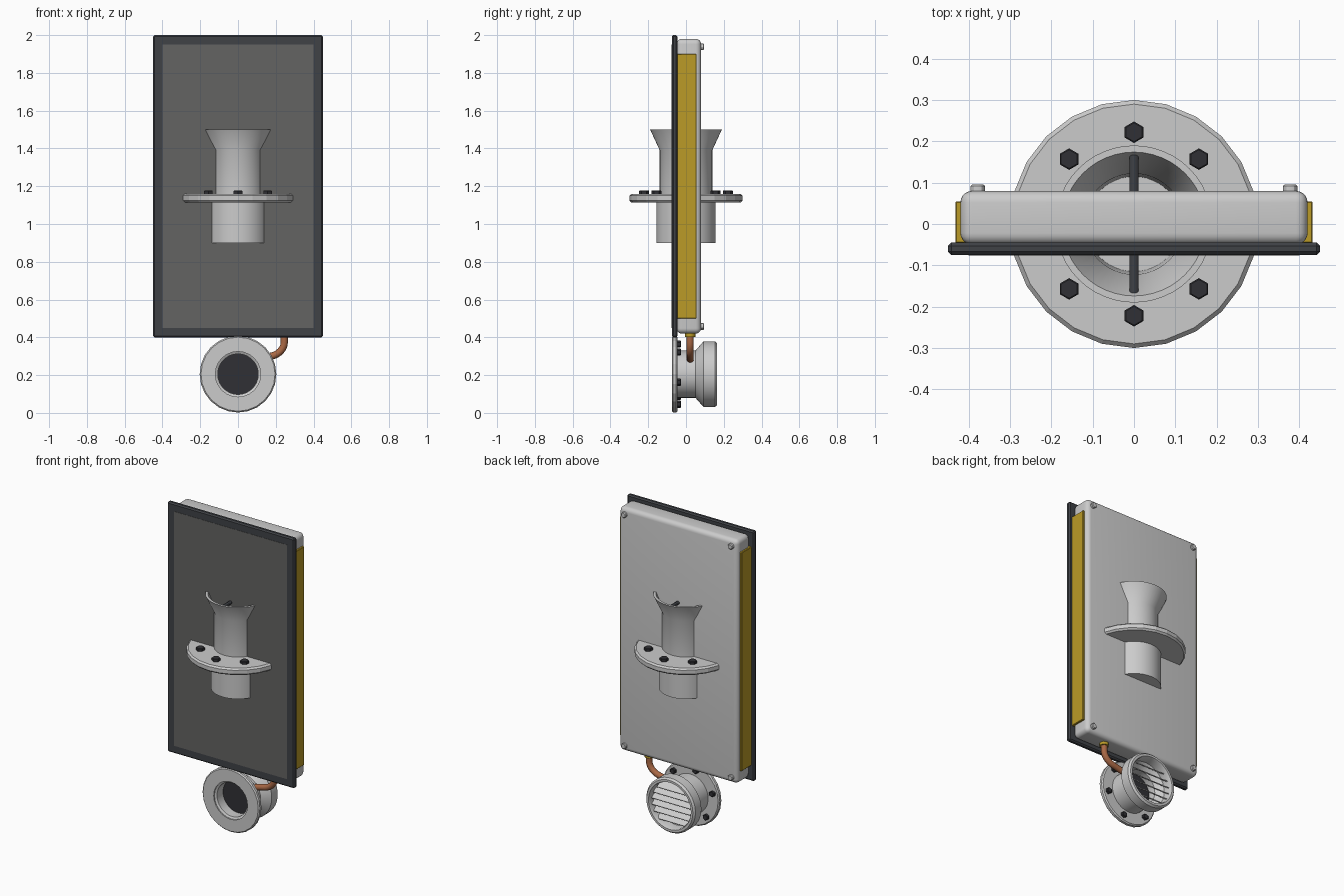
import bpy, bmesh
from math import sin, cos, pi, radians, sqrt
from mathutils import Vector, Matrix

if "Cube" in bpy.data.objects:
    bpy.data.objects.remove(bpy.data.objects["Cube"])


def material(name, rgb):
    m = bpy.data.materials.new(name)
    m.diffuse_color = (*rgb, 1)
    m.use_nodes = True
    m.node_tree.nodes["Principled BSDF"].inputs["Base Color"].default_value = m.diffuse_color
    return m


DARK = material("dark_metal", (0.05, 0.054, 0.062))
SCREEN = material("dark_panel", (0.125, 0.125, 0.122))
GOLD = material("yellow_strip", (0.5, 0.33, 0.02))
COPPER = material("copper", (0.40, 0.14, 0.06))
BLACK = material("bolt_black", (0.03, 0.03, 0.035))
Y_AXIS = Matrix.Rotation(-pi / 2, 4, 'X')      # turns local z into world y


def finish(name, bm, mat=None, matrix=Matrix()):
    bm.transform(matrix)
    bmesh.ops.recalc_face_normals(bm, faces=bm.faces)
    me = bpy.data.meshes.new(name)
    bm.to_mesh(me)
    bm.free()
    if mat:
        me.materials.append(mat)
    ob = bpy.data.objects.new(name, me)
    bpy.context.collection.objects.link(ob)
    return ob


def box(name, lo, hi, mat=None, bevel=0, seg=1, matrix=Matrix()):
    lo, hi = Vector(lo), Vector(hi)
    bm = bmesh.new()
    bmesh.ops.create_cube(bm, size=1)
    for v in bm.verts:
        v.co = (lo + hi) / 2 + v.co * (hi - lo)
    if bevel:
        bmesh.ops.bevel(bm, geom=bm.edges[:], offset=bevel, segments=seg,
                        profile=0.5, affect='EDGES')
    return finish(name, bm, mat, matrix)


def lathe(name, profile, sides, mat=None, matrix=Matrix()):
    """Revolve a closed (radius, height) loop around local z."""
    bm = bmesh.new()
    rings = [[bm.verts.new((r * cos(2 * pi * i / sides), r * sin(2 * pi * i / sides), h))
              for r, h in profile] for i in range(sides)]
    n = len(profile)
    for i in range(sides):
        a, b = rings[i], rings[(i + 1) % sides]
        for k in range(n):
            bm.faces.new((a[k], b[k], b[(k + 1) % n], a[(k + 1) % n]))
    bmesh.ops.remove_doubles(bm, verts=bm.verts, dist=1e-6)
    return finish(name, bm, mat, matrix)


def cyl(name, r, depth, sides, mat=None, matrix=Matrix(), bevel=0):
    bm = bmesh.new()
    bmesh.ops.create_cone(bm, cap_ends=True, segments=sides, radius1=r, radius2=r, depth=depth)
    if bevel:
        top = [e for e in bm.edges if all(v.co.z > 0 for v in e.verts)]
        bmesh.ops.bevel(bm, geom=top, offset=bevel, segments=1, affect='EDGES')
    return finish(name, bm, mat, matrix)


def flange(name, ri, ro, h0, h1, c, matrix):
    lathe(name, [(ri, h0), (ro - c, h0), (ro, h0 + c), (ro, h1 - c), (ro - c, h1), (ri, h1)],
          24, None, matrix)


def bolt_circle(name, count, start, radius, size, h, depth, matrix):
    for i in range(count):
        a = start + 2 * pi * i / count
        pos = Matrix.Translation((radius * cos(a), radius * sin(a), h + depth / 2))
        cyl(f"{name}_{i + 1}", size, depth, 6, BLACK, matrix @ pos, 0.003)


# Cabinet: front frame, front panel, rounded housing
box("front_frame", (-0.45, -0.075, 0.4), (0.45, -0.045, 2.0), DARK, 0.008)
box("front_panel", (-0.4, -0.0765, 0.45), (0.4, -0.06, 1.95), SCREEN)
box("housing", (-0.42, -0.05, 0.42), (0.42, 0.08, 1.98), None, 0.028, 5)

# Side strips and corner screws
for s in (-1, 1):
    x = sorted((s * 0.405, s * 0.432))
    box("side_strip", (x[0], -0.047, 0.5), (x[1], 0.055, 1.9), GOLD, 0.003)
    for z in (0.458, 1.938):
        cyl("corner_screw", 0.018, 0.025, 12, None,
            Matrix.Translation((s * 0.378, 0.083, z)) @ Y_AXIS, 0.004)

# Vertical duct through the cabinet
lathe("duct_body", [(0, 0.9), (0.157, 0.9), (0.157, 1.13), (0.139, 1.13), (0.139, 1.39),
                    (0.19, 1.5), (0.174, 1.5), (0.122, 1.385), (0.115, 1.15), (0, 1.15)], 48)
flange("duct_flange", 0.13, 0.3, 1.115, 1.16, 0.01, Matrix())
bolt_circle("duct_bolt", 8, 0, 0.222, 0.026, 1.16, 0.018, Matrix())
cyl("duct_crossbar", 0.011, 0.335, 12, DARK, Matrix.Translation((0, 0, 1.475)) @ Y_AXIS)

# Lower vent along the y axis
VENT = Matrix.Translation((0, 0, 0.205)) @ Y_AXIS
lathe("vent_body", [(0.125, -0.07), (0.125, 0.05), (0.174, 0.093), (0.174, 0.153),
                    (0.164, 0.165), (0.15, 0.165), (0.145, 0.155), (0.145, 0.1),
                    (0.107, 0.06), (0.107, -0.06)], 48, None, VENT)
flange("vent_flange", 0.12, 0.203, -0.075, -0.045, 0.007, VENT)
bolt_circle("vent_bolt", 6, -pi / 4, 0.165, 0.019, -0.045, 0.018, VENT)
cyl("vent_screen", 0.11, 0.008, 48, BLACK, VENT @ Matrix.Translation((0, 0, 0.005)))

# Tilted louvre slats in the vent mouth
for i in range(6):
    z = -0.1 + 0.04 * i
    w = sqrt(0.147 ** 2 - z * z) - 0.004
    m = Matrix.Translation((0, 0.125, 0.205 + z)) @ Matrix.Rotation(radians(-35), 4, 'X')
    box(f"vent_slat_{i + 1}", (-w, -0.024, -0.003), (w, 0.024, 0.003), None, 0, 1, m)

# Copper tube joining housing and vent
curve = bpy.data.curves.new("copper_tube", 'CURVE')
curve.dimensions = '3D'
curve.bevel_depth = 0.019
curve.bevel_resolution = 4
curve.use_fill_caps = True
curve.resolution_u = 10
path = curve.splines.new('BEZIER')
path.bezier_points.add(3)
pts = [((0.245, 0.022, 0.43), (0, 0, -0.02)), ((0.245, 0.022, 0.375), (0, 0, -0.038)),
       ((0.175, 0.022, 0.3), (-0.038, 0, -0.008)), ((0.11, 0.022, 0.285), (-0.02, 0, -0.004))]
for p, (co, t) in zip(path.bezier_points, pts):
    p.co = co
    p.handle_left = Vector(co) - Vector(t)
    p.handle_right = Vector(co) + Vector(t)
tube = bpy.data.objects.new("copper_tube", curve)
curve.materials.append(COPPER)
bpy.context.collection.objects.link(tube)
cyl("tube_collar", 0.027, 0.025, 16, GOLD, Matrix.Translation((0.245, 0.022, 0.414)))

# Smooth shading with sharp edges kept
meshes = [o for o in bpy.context.collection.objects if o.type == 'MESH']
for o in meshes:
    o.select_set(True)
bpy.context.view_layer.objects.active = meshes[0]
bpy.ops.object.shade_smooth_by_angle(angle=radians(30))
for o in meshes:        # low-poly flanges stay flat
    if "flange" in o.name:
        o.data.shade_flat()
